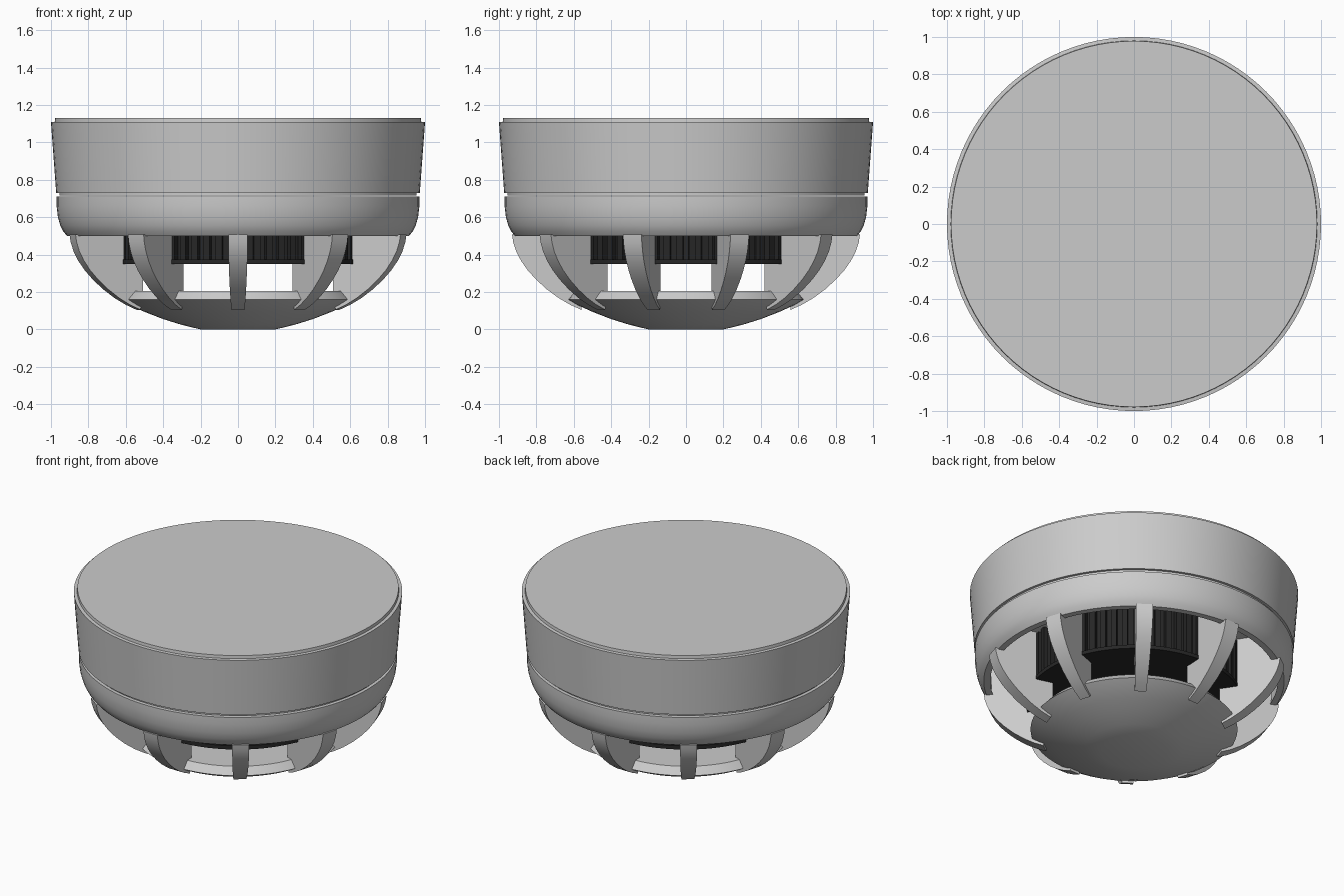
import bpy, bmesh, math
from mathutils import Matrix

if "Cube" in bpy.data.objects:
    bpy.data.objects.remove(bpy.data.objects["Cube"])


def finish(name, bm, mat=None, smooth=True):
    bmesh.ops.recalc_face_normals(bm, faces=bm.faces)
    mesh = bpy.data.meshes.new(name)
    bm.to_mesh(mesh)
    bm.free()
    ob = bpy.data.objects.new(name, mesh)
    bpy.context.collection.objects.link(ob)
    if mat:
        mesh.materials.append(mat)
    if smooth:
        bpy.ops.object.select_all(action='DESELECT')
        ob.select_set(True)
        bpy.context.view_layer.objects.active = ob
        bpy.ops.object.shade_smooth_by_angle(angle=math.radians(25))
    return ob


def lathe(name, profile, mat=None, steps=96):
    # Revolve an (r, z) profile about z
    bm = bmesh.new()
    vs = [bm.verts.new((0, -r, z)) for r, z in profile]
    es = [bm.edges.new(p) for p in zip(vs, vs[1:])]
    bmesh.ops.spin(bm, geom=vs + es, cent=(0, 0, 0), axis=(0, 0, 1),
                   angle=2 * math.pi, steps=steps)
    bmesh.ops.remove_doubles(bm, verts=bm.verts, dist=1e-5)
    return finish(name, bm, mat)


dark = bpy.data.materials.new("dark_plastic")
dark.diffuse_color = (0.02, 0.02, 0.02, 1)
dark.use_nodes = True
dark.node_tree.nodes["Principled BSDF"].inputs["Base Color"].default_value = dark.diffuse_color

# Mounting base with stepped top plate
lathe("mounting_base", [(0, 1.13), (0.978, 1.13), (0.98, 1.11), (1.0, 1.108),
                        (0.972, 0.73), (0.955, 0.73), (0.955, 0.715), (0, 0.715)])

# Hollow lower housing ring
lathe("housing_ring", [(0, 0.71), (0.97, 0.71), (0.97, 0.66), (0.963, 0.60),
                       (0.95, 0.555), (0.935, 0.525), (0.915, 0.50),
                       (0.875, 0.50), (0.90, 0.57), (0.91, 0.68), (0, 0.68)])

# Domed cap
lathe("bottom_cap", [(0, 0), (0.2, 0), (0.3, 0.024), (0.4, 0.055), (0.5, 0.094),
                     (0.58, 0.13), (0.63, 0.16), (0.59, 0.205), (0, 0.205)])

# Dark sensing chamber with bottom lip
lathe("sensor_chamber", [(0, 0.35), (0.66, 0.35), (0.66, 0.375), (0.615, 0.375),
                         (0.615, 0.69), (0, 0.69)], dark)

# Vertical slats around the chamber
bm = bmesh.new()
n = 60
for i in range(n):
    m = (Matrix.Rotation(2 * math.pi * (i + 0.5) / n, 4, 'Z')
         @ Matrix.Translation((0, -0.625, 0.53))
         @ Matrix.Diagonal((0.035, 0.05, 0.32, 1)))
    bmesh.ops.create_cube(bm, size=1, matrix=m)
finish("chamber_slats", bm, dark, smooth=False)

# Ten curved radial ribs joining the ring and the cap
outer = []
for i in range(13):
    a = math.radians(90 * i / 12 * 0.82)
    outer.append((0.55 + 0.38 * math.cos(a) ** 0.85,
                  0.50 - 0.385 * math.sin(a)))
outer = [(0.93, 0.507), (0.924, 0.467), (0.908, 0.417), (0.882, 0.367),
         (0.847, 0.317), (0.802, 0.267), (0.745, 0.215), (0.68, 0.167),
         (0.62, 0.132), (0.56, 0.105)]
inner = [(0.545, 0.19), (0.545, 0.355), (0.655, 0.355), (0.655, 0.69),
         (0.89, 0.69), (0.88, 0.507)]
profile = outer + inner
for k in range(10):
    bm = bmesh.new()
    sides = []
    for s in (-1, 1):
        sides.append([bm.verts.new((s * (0.01 + 0.045 * r), -r, z)) for r, z in profile])
    bm.faces.new(sides[0])
    bm.faces.new(sides[1][::-1])
    for i in range(len(profile)):
        j = (i + 1) % len(profile)
        bm.faces.new((sides[0][i], sides[1][i], sides[1][j], sides[0][j]))
    bm.transform(Matrix.Rotation(2 * math.pi * k / 10, 4, 'Z'))
    finish(f"rib_{k + 1}", bm)
